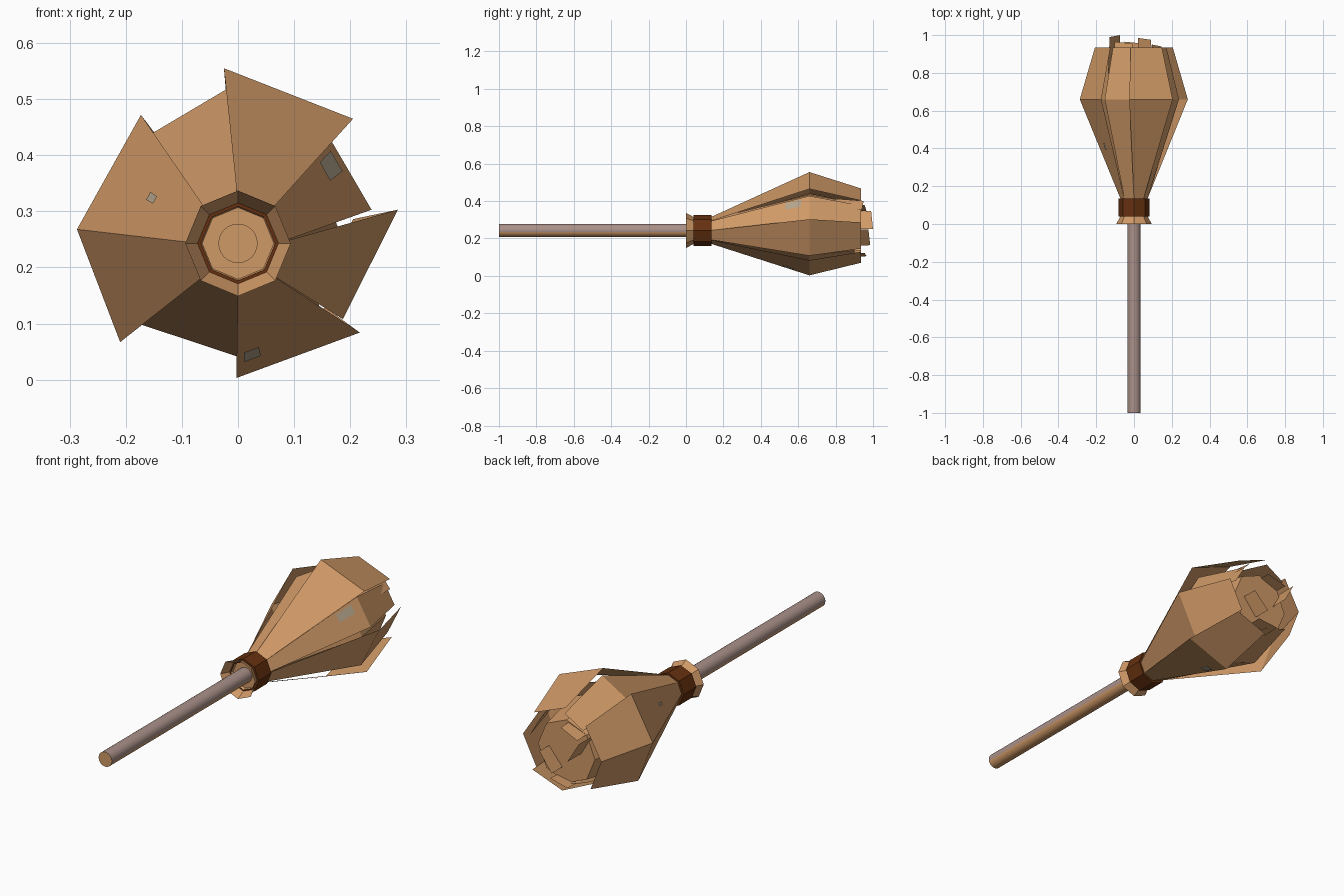
import bpy, math
from mathutils import Vector

if "Cube" in bpy.data.objects:
    bpy.data.objects.remove(bpy.data.objects["Cube"])

CZ = 0.243  # height of the broom axis


def material(name, rgb):
    m = bpy.data.materials.new(name)
    m.diffuse_color = (*rgb, 1)
    m.use_nodes = True
    m.node_tree.nodes["Principled BSDF"].inputs["Base Color"].default_value = m.diffuse_color
    return m


straw = material("straw tan", (0.63, 0.32, 0.135))
binding = material("dark brown binding", (0.13, 0.03, 0.005))
wood = material("greyish pink wood", (0.40, 0.28, 0.25))
pale = material("pale worn patch", (0.45, 0.37, 0.26))


def make(name, verts, faces, *mats):
    me = bpy.data.meshes.new(name)
    me.from_pydata([tuple(v) for v in verts], [], faces)
    for m in mats:
        me.materials.append(m)
    me.update()
    ob = bpy.data.objects.new(name, me)
    bpy.context.collection.objects.link(ob)
    return ob


def lathe(name, profile, n, *mats, cap_start=False, cap_end=False):
    """Sweep (y, radius) profile around the broom axis."""
    verts, faces = [], []
    for y, r in profile:
        for i in range(n):
            a = math.pi / 2 + 2 * math.pi * i / n
            verts.append((r * math.cos(a), y, CZ + r * math.sin(a)))
    for k in range(len(profile) - 1):
        for i in range(n):
            j = (i + 1) % n
            faces.append((k * n + i, (k + 1) * n + i, (k + 1) * n + j, k * n + j))
    if cap_start:
        faces.append(tuple(range(n)))
    if cap_end:
        s = (len(profile) - 1) * n
        faces.append(tuple(reversed(range(s, s + n))))
    return make(name, verts, faces, *mats)


# Handle: pinkish on top, tan underneath and at the end
handle = lathe("handle", [(-1, 0.035), (0.1, 0.035)], 24, wood, straw, cap_start=True)
for p in handle.data.polygons:
    outward = p.center.z - CZ
    p.use_smooth = len(p.vertices) == 4
    p.material_index = 1 if len(p.vertices) > 4 or outward < -0.012 else 0

# Flared collar with closed throat, and the dark binding
lathe("collar", [(0, 0.094), (0.055, 0.064)], 8, straw)
lathe("neck", [(0.055, 0.064), (0.14, 0.066)], 8, straw, cap_start=True)
lathe("binding_band", [(0.04, 0.066), (0.04, 0.082), (0.135, 0.082), (0.135, 0.066)], 8, binding)

# Inner straw core
lathe("straw_core", [(0.13, 0.06), (0.66, 0.19), (0.90, 0.15)], 8, straw, cap_end=True)

# Eight overlapping straw panels: widest corners as (x, z) from the axis, clockwise
panels = [
    ((-0.025, 0.312), (0.205, 0.222)),
    ((0.165, 0.185), (0.238, 0.06)),
    ((0.285, 0.060), (0.187, -0.135)),
    ((0.217, -0.159), (-0.003, -0.240)),
    ((0.0, -0.202), (-0.172, -0.145)),
    ((-0.210, -0.176), (-0.287, 0.025)),
    ((-0.287, 0.025), (-0.173, 0.229)),
    ((-0.155, 0.195), (-0.02, 0.275)),
]
sheets = []
for i, pair in enumerate(panels):
    rows = [[], [], []]
    for k, (x, z) in enumerate(pair):
        a = math.pi / 2 - (i + k) * math.pi / 4
        rows[0].append(Vector((0.07 * math.cos(a), 0.13, CZ + 0.07 * math.sin(a))))
        rows[1].append(Vector((x, 0.66, CZ + z)))
        rows[2].append(Vector((x * 0.72, 0.935, CZ + z * 0.72)))
    make(f"straw_panel_{i + 1}", rows[0] + rows[1] + rows[2],
         [(0, 2, 3, 1), (2, 4, 5, 3)], straw)
    sheets.append(rows)

# Loose straw tips sticking out of the end: x, z, tip y, half width, facing angle
tips = [(0.06, -0.04, 0.985, 0.055, 50), (-0.11, 0.06, 1.0, 0.055, 120),
        (0.13, 0.145, 0.95, 0.035, -45), (0.0, -0.14, 0.965, 0.05, 10),
        (-0.06, 0.13, 0.965, 0.05, 20)]
for i, (x, z, y, w, deg) in enumerate(tips):
    c, s = math.cos(math.radians(deg)) * w, math.sin(math.radians(deg)) * w
    make(f"straw_tip_{i + 1}",
         [(x - c, 0.8, CZ + z - s), (x + c, 0.8, CZ + z + s),
          (x * 0.92 + c, y - 0.01, CZ + z * 0.92 + s), (x * 0.92 - c, y, CZ + z * 0.92 - s)],
         [(0, 1, 2, 3)], straw)

# Small pale worn patches on some panels: panel, u range, v range
for i, (n, u0, u1, v0, v1) in enumerate([(1, 0.1, 0.4, 0.76, 0.92), (6, 0.45, 0.55, 0.5, 0.57),
                                         (3, 0.78, 0.93, 0.74, 0.84)]):
    (a, b), (c, d) = sheets[n][0], sheets[n][1]
    pts = []
    for u, v in ((u0, v0), (u1, v0), (u1, v1), (u0, v1)):
        p = a.lerp(b, u).lerp(c.lerp(d, u), v)
        out = Vector((p.x, -0.1, p.z - CZ)).normalized()
        pts.append(p + out * 0.004)
    make(f"worn_patch_{i + 1}", pts, [(0, 1, 2, 3)], pale)
